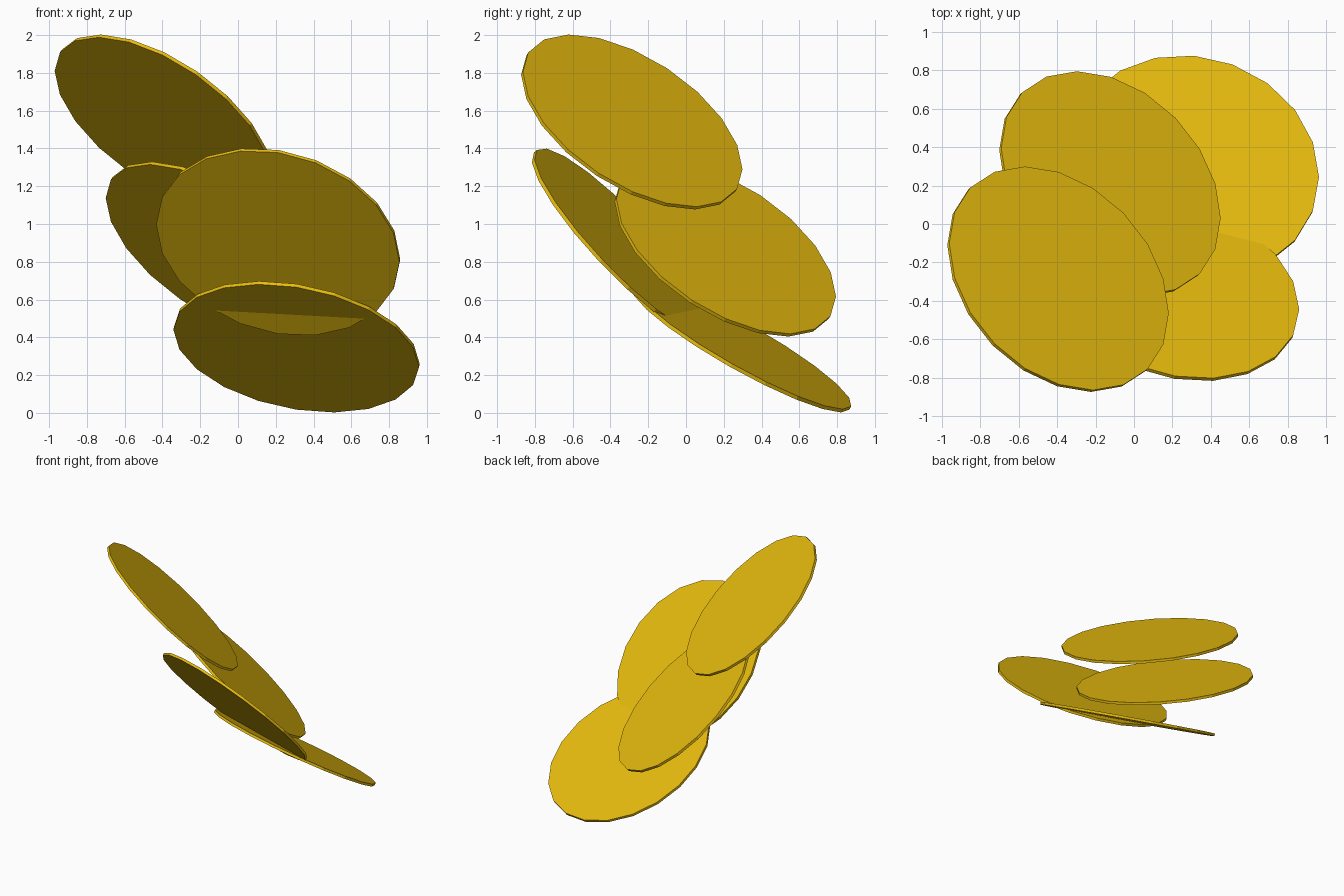
import bpy
from mathutils import Vector, Matrix

if "Cube" in bpy.data.objects:
    bpy.data.objects.remove(bpy.data.objects["Cube"])

RADIUS, THICKNESS, SIDES = 0.66, 0.02, 20

gold = bpy.data.materials.new("gold yellow")
gold.diffuse_color = (0.88, 0.552, 0.005, 1.0)
gold.use_nodes = True
gold.node_tree.nodes["Principled BSDF"].inputs["Base Color"].default_value = gold.diffuse_color


def make_disc(name, centre, normal):
    """Thin flat-sided coin; one rim corner points along the projected x axis."""
    n = Vector(normal).normalized()
    x_axis = Vector((1, 0, 0))
    u = (x_axis - n * x_axis.dot(n)).normalized()
    v = n.cross(u)
    rotation = Matrix((u, v, n)).transposed().to_4x4()
    bpy.ops.mesh.primitive_cylinder_add(
        vertices=SIDES, radius=RADIUS, depth=THICKNESS)
    disc = bpy.context.object
    disc.name = name
    disc.matrix_world = Matrix.Translation(centre) @ rotation
    disc.data.materials.append(gold)


# Four overlapping tilted coins, from highest to lowest
make_disc("top_coin", (-0.395, -0.287, 1.54), (0.504, 0.475, 0.725))
make_disc("middle_coin", (-0.125, 0.208, 0.867), (0.504, 0.475, 0.725))
make_disc("front_coin", (0.213, -0.345, 0.905), (0.22, 0.71, 0.67))
make_disc("bottom_coin", (0.31, 0.295, 0.35), (0.172, 0.484, 0.858))
